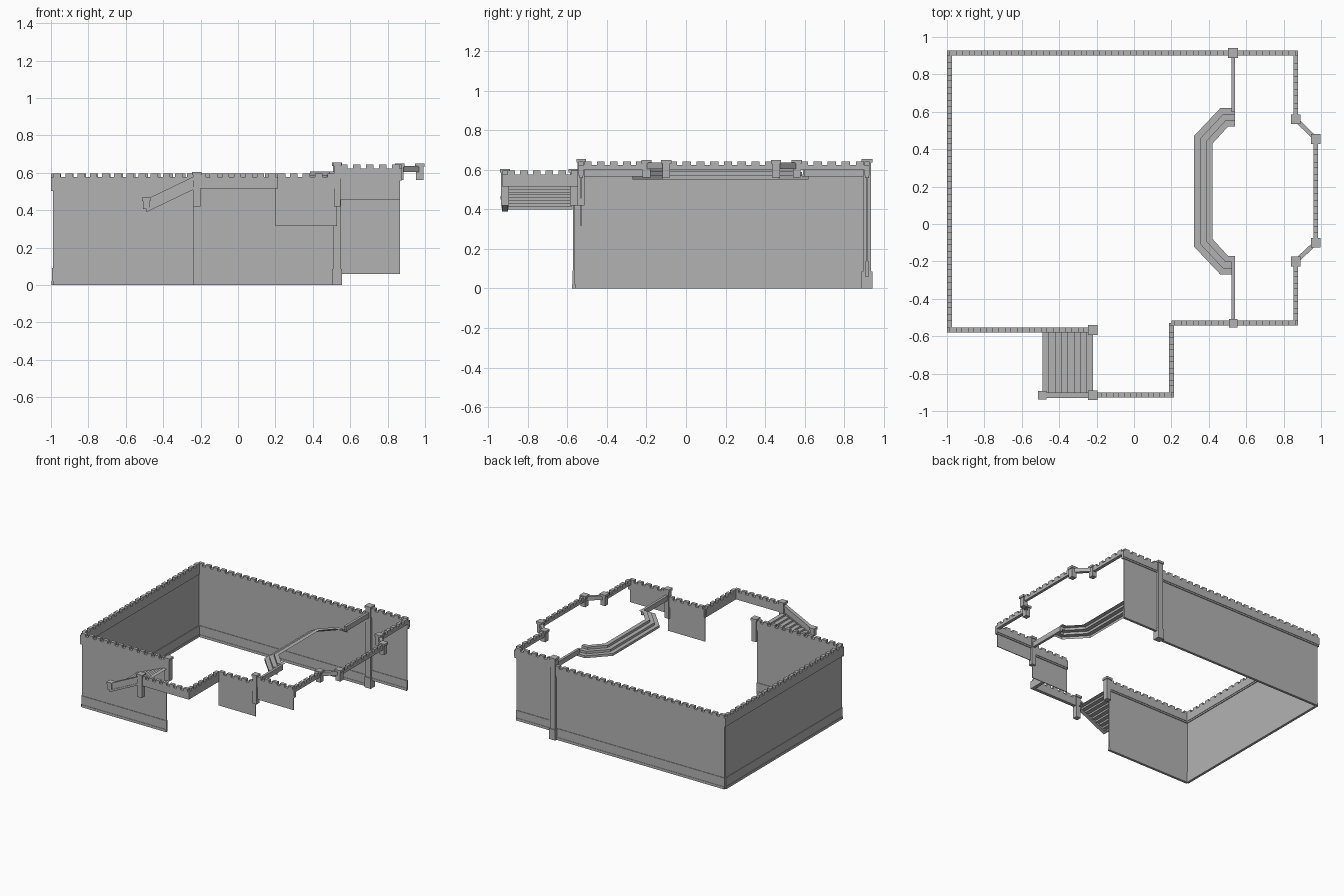
import bpy, bmesh, math
from mathutils import Vector

old = bpy.data.objects.get("Cube")
if old:
    bpy.data.objects.remove(old, do_unlink=True)

stone = bpy.data.materials.new("grey stone")
stone.use_nodes = True
stone.diffuse_color = (0.45, 0.45, 0.45, 1)
stone.node_tree.nodes["Principled BSDF"].inputs["Base Color"].default_value = (0.45, 0.45, 0.45, 1)


def finish(bm, name):
    bmesh.ops.recalc_face_normals(bm, faces=bm.faces)
    mesh = bpy.data.meshes.new(name)
    bm.to_mesh(mesh)
    bm.free()
    mesh.materials.append(stone)
    obj = bpy.data.objects.new(name, mesh)
    bpy.context.collection.objects.link(obj)
    return obj


def prism(bm, corners, offset):
    """Extrude a flat polygon by an offset vector."""
    low = [bm.verts.new(c) for c in corners]
    high = [bm.verts.new(Vector(c) + Vector(offset)) for c in corners]
    bm.faces.new(low)
    bm.faces.new(high)
    for i in range(len(low)):
        j = (i + 1) % len(low)
        bm.faces.new((low[i], low[j], high[j], high[i]))


def bar(bm, p, q, width, z0, z1):
    """Upright box along the line from p to q."""
    p, q = Vector(p), Vector(q)
    d = (q - p).normalized()
    n = Vector((-d.y, d.x)) * width / 2
    prism(bm, [(*c, z0) for c in (p - n, q - n, q + n, p + n)], (0, 0, z1 - z0))


def parapet(name, p, q, z0, z1, width=0.026, ledge=True):
    """Low wall with merlons on top and a narrow ledge below."""
    bm = bmesh.new()
    sill = z1 - 0.02
    bar(bm, p, q, width, z0, sill)
    if ledge:
        bar(bm, p, q, width * 0.7, z0 - 0.012, z0)
    p, q = Vector(p), Vector(q)
    count = max(2, round((q - p).length / 0.066))
    for i in range(count):
        a = p.lerp(q, (i + 0.2) / count)
        b = p.lerp(q, (i + 0.8) / count)
        bar(bm, a, b, width, sill, z1)
    finish(bm, name)


def wall(name, p, q, z0, z1, base=0.0):
    """Thin wall with an optional stepped base."""
    bm = bmesh.new()
    bar(bm, p, q, 0.006, z0, z1)
    if base:
        bar(bm, p, q, 0.014, z0 + 0.02, z0 + base)
        bar(bm, p, q, 0.02, z0, z0 + 0.02)
    finish(bm, name)


def pillar(name, x, y, z0, z1, size=0.04, foot=0.0):
    bm = bmesh.new()
    bar(bm, (x - size / 2, y), (x + size / 2, y), size, z0, z1 - 0.018)
    cap = size * 0.65
    bar(bm, (x - cap, y), (x + cap, y), cap * 2, z1 - 0.018, z1)
    if foot:
        bar(bm, (x - cap, y), (x + cap, y), cap * 2, z0, z0 + foot)
    finish(bm, name)


LEFT, BACK, FRONT, PORCH, SIDE, EAST, BAY = -0.987, 0.915, -0.567, -0.915, 0.2, 0.865, 0.972
STEP, RIGHT_FRONT = 0.53, -0.53
LOW, LOW_TOP, HIGH, HIGH_TOP = 0.515, 0.596, 0.57, 0.643

# Tall outer walls
wall("back_wall", (LEFT, BACK), (STEP, BACK), 0, LOW, 0.09)
wall("side_wall", (LEFT, FRONT), (LEFT, BACK), 0, LOW, 0.09)
wall("front_wall", (LEFT, FRONT), (-0.235, FRONT), 0, LOW, 0.09)
wall("raised_back_wall", (STEP, BACK), (EAST, BACK), 0.06, HIGH, 0.08)
wall("front_panel", (SIDE, RIGHT_FRONT), (STEP, RIGHT_FRONT), 0.315, LOW)
wall("raised_front_panel", (STEP, RIGHT_FRONT), (EAST, RIGHT_FRONT), 0.455, HIGH)

# Crenellated parapets on the lower terrace
parapet("back_parapet", (-1, BACK), (STEP, BACK), LOW, LOW_TOP)
parapet("side_parapet", (LEFT, FRONT), (LEFT, BACK), LOW, LOW_TOP)
parapet("front_parapet", (-1, FRONT), (-0.22, FRONT), LOW, LOW_TOP)
parapet("porch_parapet", (-0.22, PORCH), (0.213, PORCH), LOW, LOW_TOP, ledge=False)
parapet("porch_side_parapet", (SIDE, PORCH), (SIDE, RIGHT_FRONT), LOW, LOW_TOP, ledge=False)
parapet("inner_parapet", (SIDE, RIGHT_FRONT), (STEP, RIGHT_FRONT), LOW, LOW_TOP)

# Parapets and railings on the raised terrace
parapet("raised_back_parapet", (STEP, BACK), (0.878, BACK), HIGH, HIGH_TOP)
parapet("raised_front_parapet", (STEP, RIGHT_FRONT), (0.878, RIGHT_FRONT), HIGH, HIGH_TOP)
RAIL = 0.6
parapet("east_rail_front", (EAST, RIGHT_FRONT), (EAST, -0.2), RAIL, HIGH_TOP, ledge=False)
parapet("east_rail_back", (EAST, 0.56), (EAST, BACK), RAIL, HIGH_TOP, ledge=False)
parapet("bay_rail", (BAY, -0.1), (BAY, 0.455), RAIL, HIGH_TOP, 0.022, False)
for name, y0, y1 in (("front", -0.2, -0.1), ("back", 0.56, 0.455)):
    bm = bmesh.new()
    bar(bm, (EAST, y0), (BAY, y1), 0.024, 0.605, 0.636)
    finish(bm, "bay_diagonal_rail_" + name)

# Pillars
pillar("back_tall_pillar", STEP, BACK, 0, 0.655, 0.042, 0.085)
pillar("front_tall_pillar", STEP, RIGHT_FRONT, 0.42, 0.655, 0.036)
pillar("stair_pillar_inner", -0.22, FRONT, 0.42, 0.605)
pillar("stair_pillar_outer", -0.22, PORCH, 0.42, 0.605)
pillar("stair_newel", -0.49, PORCH, 0.405, 0.468, 0.036)
for i, (x, y) in enumerate(((EAST, -0.2), (BAY, -0.1), (BAY, 0.455), (EAST, 0.56))):
    pillar("bay_pillar_%d" % (i + 1), x, y, 0.56, 0.65)

# Dividing rails between the terraces
for name, y0, y1 in (("front", RIGHT_FRONT, -0.2), ("back", 0.6, BACK)):
    bm = bmesh.new()
    bar(bm, (STEP, y0), (STEP, y1), 0.02, 0.565, 0.605)
    finish(bm, "terrace_rail_" + name)

# Wide angled steps: each tread is a shrinking open ring
bm = bmesh.new()


def ring(inset, z):
    mid = 0.175
    half = [(0.54, 0.445), (0.462, 0.445), (0.32, 0.295)]
    diag = inset * math.tan(math.radians(22.5))
    pts = [(0.54, half[0][1] - inset), (half[1][0] + diag, half[1][1] - inset),
           (half[2][0] + inset, half[2][1] - diag)]
    pts = [(x, mid + y, z) for x, y in pts] + [(x, mid - y, z) for x, y in reversed(pts)]
    return [bm.verts.new(p) for p in pts]


rows = []
for i in range(3):
    z0 = 0.55 + i * 0.019
    inset = i * 0.033
    rows += [ring(inset, z0), ring(inset, z0 + 0.019), ring(inset + 0.033, z0 + 0.019)]
for k, (a, b) in enumerate(zip(rows, rows[1:])):
    if k % 3 != 2:
        for i in range(5):
            bm.faces.new((a[i], a[i + 1], b[i + 1], b[i]))
bmesh.ops.remove_doubles(bm, verts=bm.verts, dist=0.0001)
finish(bm, "terrace_steps")

# Entrance stair: a folded sheet of risers and treads
bm = bmesh.new()
count, x0, x1, z0, z1 = 8, -0.49, -0.22, 0.4, 0.515
run, rise = (x1 - x0) / count, (z1 - z0) / count
profile = [(x0, z0)]
for i in range(count):
    profile += [(x0 + i * run, z0 + (i + 1) * rise), (x0 + (i + 1) * run, z0 + (i + 1) * rise)]
pairs = [[bm.verts.new((x, y, z)) for y in (-0.91, -0.575)] for x, z in profile]
for a, b in zip(pairs, pairs[1:]):
    bm.faces.new((a[0], a[1], b[1], b[0]))
finish(bm, "entrance_stair")

# Sloped stair side with a wider coping
bm = bmesh.new()
for y, w, low, high in ((PORCH, 0.018, -0.055, 0), (PORCH, 0.03, -0.015, 0.003),
                        (PORCH, 0.03, -0.066, -0.05)):
    prism(bm, [(-0.49, y - w / 2, 0.455 + low), (-0.22, y - w / 2, 0.585 + low),
               (-0.22, y - w / 2, 0.585 + high), (-0.49, y - w / 2, 0.455 + high)], (0, w, 0))
finish(bm, "stair_side")
